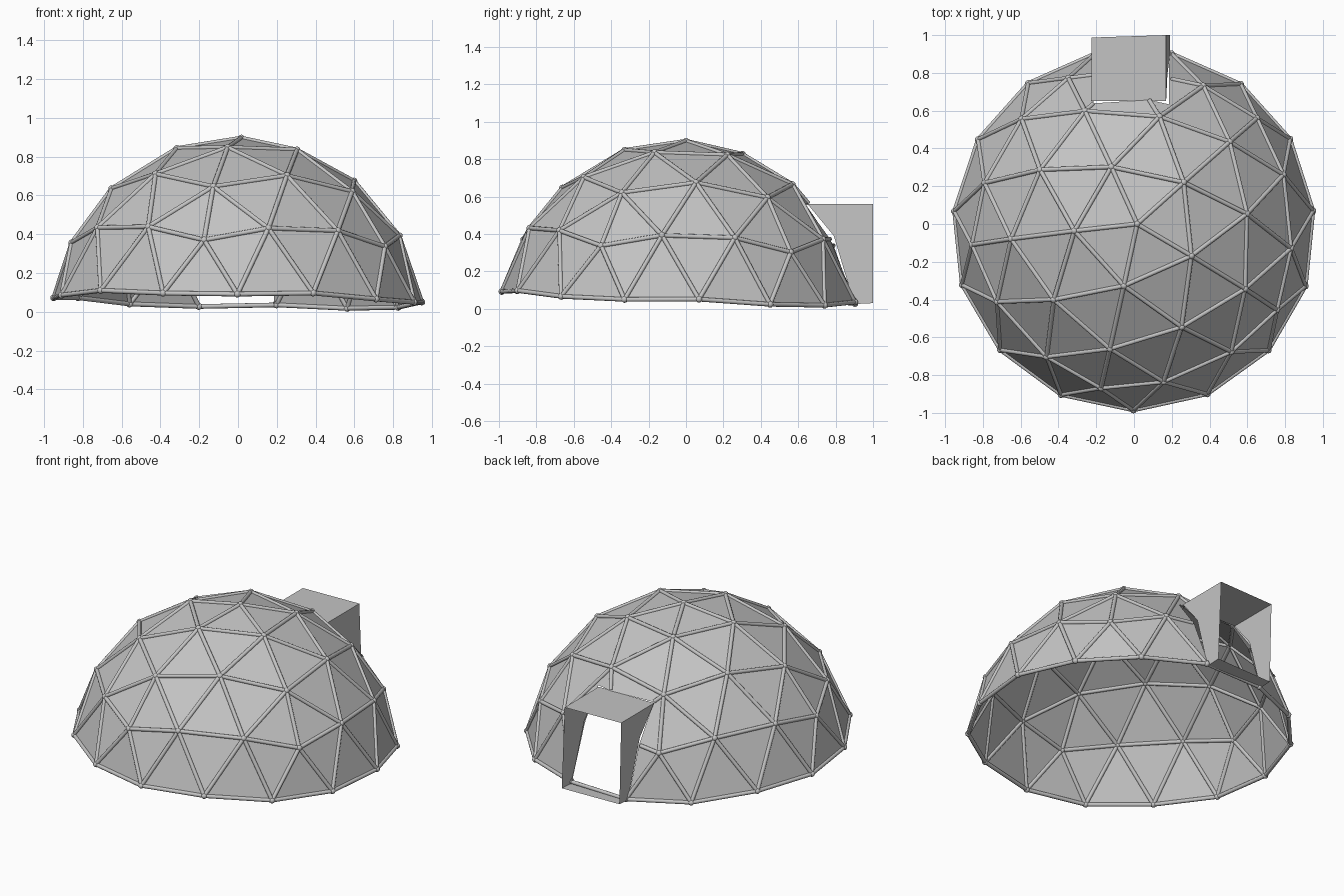
import bpy, bmesh
from math import radians
from mathutils import Matrix, Vector

cube = bpy.data.objects.get("Cube")
if cube:
    bpy.data.objects.remove(cube, do_unlink=True)

grey = bpy.data.materials.new("plain grey")
grey.use_nodes = True
grey.diffuse_color = (0.55, 0.55, 0.55, 1)
grey.node_tree.nodes["Principled BSDF"].inputs["Base Color"].default_value = (0.55, 0.55, 0.55, 1)

RADIUS, STRETCH, BASE = 0.97, 1.045, 0.057
STRUT, HUB = 0.012, 0.018
FREQ = 3
DOOR_LEFT, DOOR_RIGHT, DOOR_TOP, DOOR_FLOOR = 0.185, -0.215, 0.56, 0.03


def make_object(name, bm, smooth=False):
    mesh = bpy.data.meshes.new(name)
    bm.to_mesh(mesh)
    bm.free()
    mesh.materials.append(grey)
    for p in mesh.polygons:
        p.use_smooth = smooth
    obj = bpy.data.objects.new(name, mesh)
    bpy.context.scene.collection.objects.link(obj)
    return obj


def in_door(p):
    return (DOOR_RIGHT < p.x < DOOR_LEFT and p.y > 0.4
            and DOOR_FLOOR < p.z < DOOR_TOP)


# Geodesic dome: each icosahedron face split into a triangular grid
ico = bmesh.new()
bmesh.ops.create_icosphere(ico, subdivisions=1, radius=1)
dome = bmesh.new()
points = {}


def dome_vert(p):
    key = tuple(round(c, 3) + 0.0 for c in p)
    if key not in points:
        points[key] = dome.verts.new(p)
    return points[key]


for face in ico.faces:
    a, b, c = (v.co for v in face.verts)

    def grid(i, j):
        return (a * (FREQ - i - j) + b * i + c * j).normalized()

    for i in range(FREQ):
        for j in range(FREQ - i):
            tris = [(grid(i, j), grid(i + 1, j), grid(i, j + 1))]
            if i + j < FREQ - 1:
                tris.append((grid(i + 1, j), grid(i + 1, j + 1), grid(i, j + 1)))
            for tri in tris:
                if min(p.z for p in tri) > 0.1:
                    dome.faces.new([dome_vert(p) for p in tri])
ico.free()

# Stand the dome on its rim with a slight lean
rim = min(v.co.z for v in dome.verts) * RADIUS * STRETCH
place = (Matrix.Translation((0, -0.03, BASE))
         @ Matrix.Rotation(radians(-2.06), 4, 'X')
         @ Matrix.Rotation(radians(1.15), 4, 'Y')
         @ Matrix.Translation((0, 0, -rim))
         @ Matrix.Diagonal((RADIUS, RADIUS, RADIUS * STRETCH, 1))
         @ Matrix.Rotation(radians(-30), 4, 'Z'))
dome.transform(place)

# Struts along the edges, clipped at the doorway
struts = bmesh.new()
for e in dome.edges:
    p, q = (v.co.copy() for v in e.verts)
    keep = [t / 40 for t in range(41) if not in_door(p.lerp(q, t / 40))]
    if len(keep) < 3:
        continue
    s, t = p.lerp(q, keep[0]), p.lerp(q, keep[-1])
    d = t - s
    turn = d.to_track_quat('Z', 'Y').to_matrix().to_4x4()
    bmesh.ops.create_cone(struts, segments=10, cap_ends=False, radius1=STRUT, radius2=STRUT,
                          depth=d.length, matrix=Matrix.Translation((s + t) / 2) @ turn)
make_object("struts", struts, True)

# Hubs where struts meet
hubs = bmesh.new()
for v in dome.verts:
    if not in_door(v.co):
        bmesh.ops.create_icosphere(hubs, subdivisions=2, radius=HUB,
                                   matrix=Matrix.Translation(v.co))
make_object("hubs", hubs, True)

# Cut the doorway out of the skin
for co, no in (((DOOR_LEFT, 0, 0), (1, 0, 0)), ((DOOR_RIGHT, 0, 0), (1, 0, 0)),
               ((0, 0, DOOR_TOP), (0, 0, 1))):
    faces = [f for f in dome.faces if f.calc_center_median().y > 0.4
             and abs(f.calc_center_median().x) < 0.5]
    geom = set(faces)
    for f in faces:
        geom.update(f.verts)
        geom.update(f.edges)
    bmesh.ops.bisect_plane(dome, geom=list(geom), plane_co=co, plane_no=no, dist=1e-5)
gone = [f for f in dome.faces if in_door(f.calc_center_median())]
bmesh.ops.delete(dome, geom=gone, context='FACES')
make_object("dome_skin", dome)

# Entrance porch: two leaning walls, a roof and a threshold, open at both ends
porch = bmesh.new()
profile = [(0.9, 0.025), (0.79, 0.39), (0.65, DOOR_TOP), (1, DOOR_TOP), (1, DOOR_FLOOR)]


def wall(x_bottom, x_top, skew):
    verts = []
    for y, z in profile:
        x = x_bottom + (x_top - x_bottom) * z / DOOR_TOP
        verts.append(porch.verts.new((x, y - (skew if y == 1 else 0), z)))
    porch.faces.new(verts)
    return verts


left = wall(0.192, 0.17, 0)
right = wall(-0.213, -0.226, 0.013)
for i, j in ((2, 3), (4, 0)):
    porch.faces.new((left[i], left[j], right[j], right[i]))
bmesh.ops.recalc_face_normals(porch, faces=porch.faces[:])
make_object("entrance_porch", porch)
